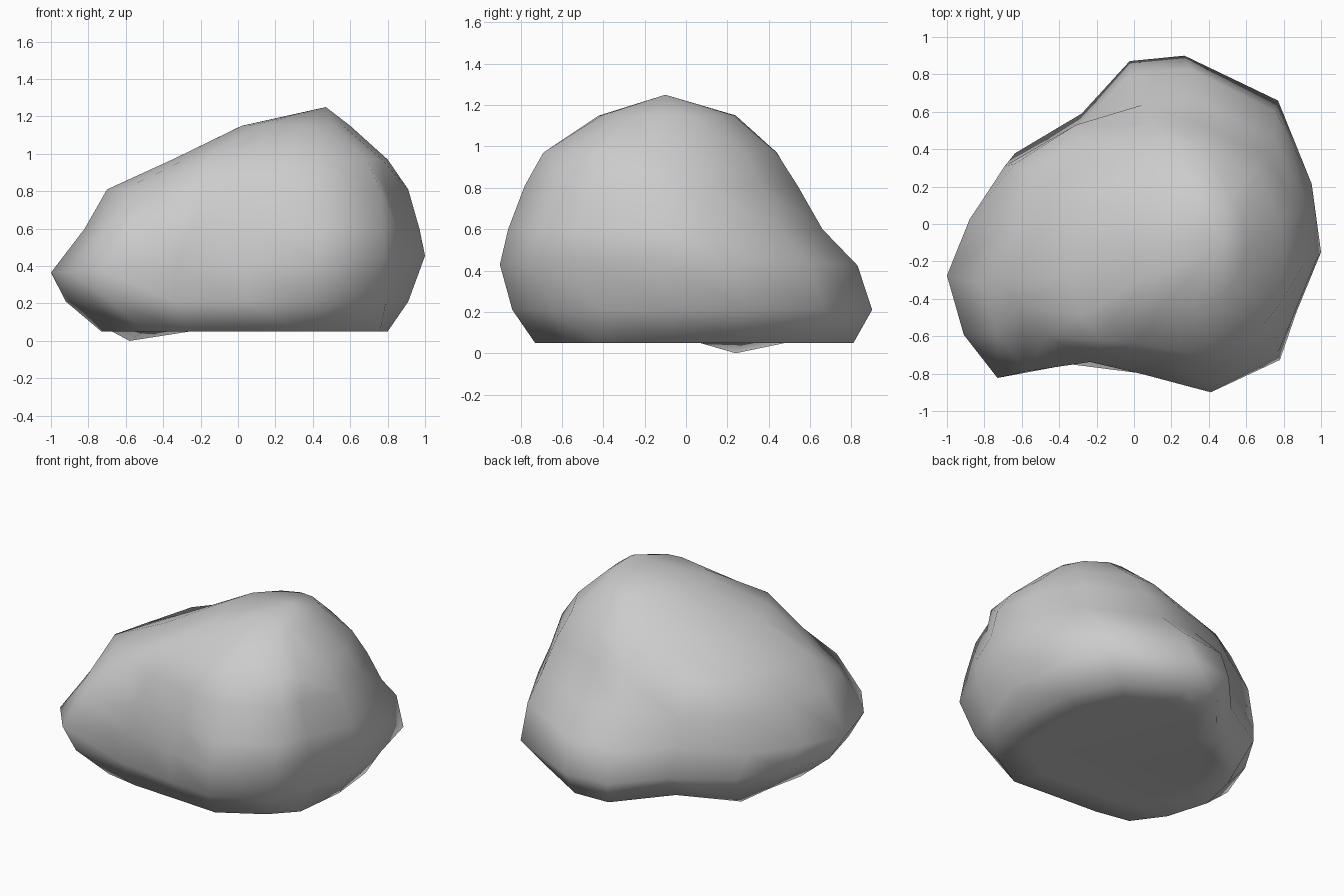
import bpy, bmesh
from mathutils import Vector

if "Cube" in bpy.data.objects:
    bpy.data.objects.remove(bpy.data.objects["Cube"])

# Outline of the boulder seen from above
OUTLINE = [(-1, -.25), (-.88, .06), (-.69, .36), (-.30, .58), (-.02, .87), (.30, .90),
           (.76, .66), (.95, .26), (1, -.12), (.87, -.45), (.78, -.72), (.41, -.90),
           (.05, -.80), (-.34, -.74), (-.73, -.82), (-.91, -.58)]

# Levels: z, x min, x max, y min, y max, roundness of the outline
LEVELS = [(.05, -.73, .80, -.73, .81, .3),
          (.21, -.92, .91, -.84, .90, 0),
          (.41, -1.0, 1.0, -.90, .83, 0),
          (.60, -.82, .97, -.86, .66, .1),
          (.81, -.70, .91, -.78, .54, .3),
          (.97, -.35, .80, -.69, .44, .5),
          (1.15, .02, .60, -.42, .24, .8)]

# Local dents and swellings: (level, outline point) -> x, y
TWEAKS = {(0, 3): (-.26, .48), (0, 9): (.76, -.42), (0, 12): (.05, -.71),
          (0, 13): (-.28, -.69), (1, 6): (.77, .66), (1, 12): (.05, -.80),
          (1, 13): (-.34, -.75), (2, 13): (-.33, -.70), (3, 2): (-.64, .32),
          (3, 3): (-.31, .53), (4, 2): (-.54, .28), (4, 3): (-.29, .43),
          (3, 10): (.77, -.69), (4, 9): (.79, -.46), (4, 10): (.76, -.60),
          (5, 9): (.77, -.44), (5, 10): (.69, -.54),
          (4, 14): (-.46, -.60), (4, 15): (-.61, -.44)}


def fit(v, lo, hi, new_lo, new_hi):
    return new_lo + (v - lo) / (hi - lo) * (new_hi - new_lo)


def ring(bm, z, x0, x1, y0, y1, roundness):
    pts = []
    for x, y in OUTLINE:
        p = Vector((x, y / .9))
        pts.append(p.lerp(p.normalized(), roundness))
    xs, ys = [p.x for p in pts], [p.y for p in pts]
    return [bm.verts.new((fit(p.x, min(xs), max(xs), x0, x1),
                          fit(p.y, min(ys), max(ys), y0, y1), z)) for p in pts]


# Boulder body: stacked irregular rings
bm = bmesh.new()
rings = [ring(bm, *level) for level in LEVELS]
for (level, i), xy in TWEAKS.items():
    rings[level][i].co.xy = xy
for v in rings[2]:                      # widest ring tilts up to the right
    v.co.z += .045 * v.co.x
n = len(OUTLINE)
for a, b in zip(rings, rings[1:]):
    for i in range(n):
        j = (i + 1) % n
        bm.faces.new((a[i], a[j], b[j], b[i]))

# Flat underside, with a small foot bump
inner = [bm.verts.new((v.co.x * .75, v.co.y * .75, .05)) for v in rings[0]]
for i in range(n):
    j = (i + 1) % n
    bm.faces.new((rings[0][j], rings[0][i], inner[i], inner[j]))
bm.faces.new(inner)
rings[0][2].co = (-.58, .24, 0)

# Summit
top = bm.verts.new((.47, -.10, 1.25))
for i in range(n):
    bm.faces.new((rings[-1][i], rings[-1][(i + 1) % n], top))

bmesh.ops.recalc_face_normals(bm, faces=bm.faces)
for f in bm.faces:
    f.smooth = True
mesh = bpy.data.meshes.new("boulder")
bm.to_mesh(mesh)
bm.free()
boulder = bpy.data.objects.new("boulder", mesh)
bpy.context.collection.objects.link(boulder)
